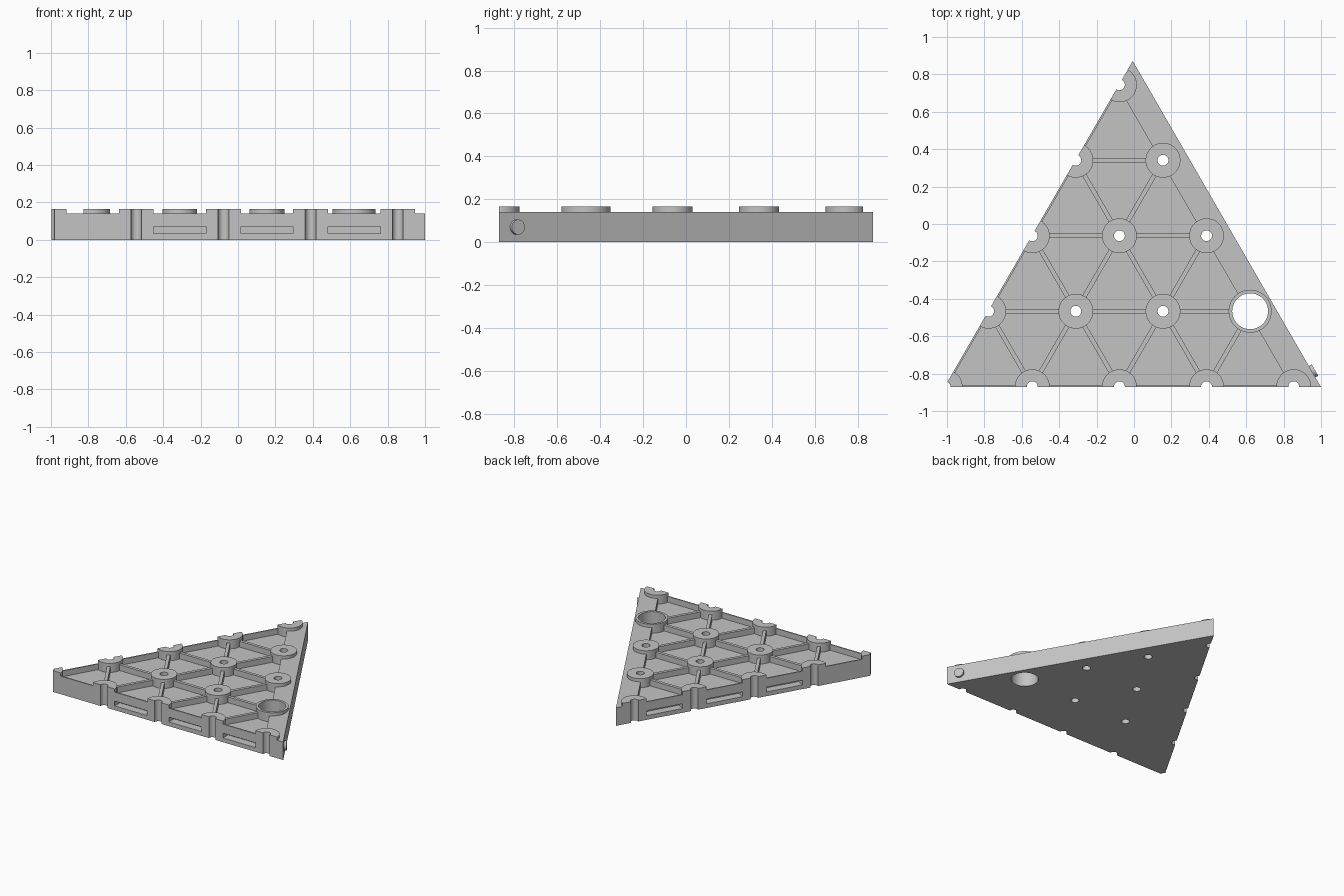
import bpy
from math import cos, sin, pi, radians, sqrt
from mathutils import Vector, Matrix

if "Cube" in bpy.data.objects:
    bpy.data.objects.remove(bpy.data.objects["Cube"])

grey = bpy.data.materials.new("plain grey")
grey.use_nodes = True
colour = (0.55, 0.55, 0.55, 1)
grey.diffuse_color = colour
grey.node_tree.nodes["Principled BSDF"].inputs["Base Color"].default_value = colour

LEFT, RIGHT, FRONT = -1.0135, 1.0, -0.872
FIRST_NODE, PITCH = Vector((-1.01, -0.87)), 0.466
FLOOR, WALL, HUB = 0.095, 0.14, 0.165
ROOT = sqrt(3)


def prism(name, points, z0, z1):
    """Extrude a counter-clockwise outline from z0 to z1."""
    n = len(points)
    verts = [(p[0], p[1], z) for z in (z0, z1) for p in points]
    faces = [tuple(reversed(range(n))), tuple(range(n, 2 * n))]
    faces += [(k, (k + 1) % n, n + (k + 1) % n, n + k) for k in range(n)]
    mesh = bpy.data.meshes.new(name)
    mesh.from_pydata(verts, [], faces)
    mesh.materials.append(grey)
    obj = bpy.data.objects.new(name, mesh)
    bpy.context.collection.objects.link(obj)
    return obj


def cylinder(name, centre, radius, z0, z1, sides=48):
    ring = [(centre[0] + radius * cos(2 * pi * k / sides),
             centre[1] + radius * sin(2 * pi * k / sides)) for k in range(sides)]
    return prism(name, ring, z0, z1)


def bar(name, a, b, width, z0, z1):
    """Straight bar of rectangular section between two plan points."""
    d = (b - a).normalized()
    n = Vector((-d.y, d.x)) * width / 2
    return prism(name, [a - n, b - n, b + n, a + n], z0, z1)


def combine(target, tool, operation):
    """Apply a boolean and remove the tool."""
    mod = target.modifiers.new(operation, "BOOLEAN")
    mod.operation, mod.solver, mod.object = operation, "EXACT", tool
    bpy.context.view_layer.objects.active = target
    bpy.ops.object.modifier_apply(modifier=mod.name)
    bpy.data.objects.remove(tool)


def node(i, r):
    return FIRST_NODE + Vector((i + r / 2, r * ROOT / 2)) * PITCH


def triangle(front, left, right):
    """Plan triangle with each side moved inwards by its own distance."""
    y = FRONT + front
    x0 = LEFT + (front + 2 * left) / ROOT
    x1 = RIGHT - (front + 2 * right) / ROOT
    return [(x0, y), (x1, y), ((x0 + x1) / 2, y + (x1 - x0) * ROOT / 2)]


# Thick block with a shallow tray on top: two thin walls and one wide wall
tile = prism("triangular_tile", [(-1.3, -1.2), (1.3, -1.2), (1.3, 1.2), (-1.3, 1.2)], 0, WALL)
combine(tile, prism("pocket", triangle(0.01, 0.01, 0.136), FLOOR, 0.3), "DIFFERENCE")

# Lattice of ribs, then hubs at its nodes
nodes = [(i, r) for r in range(5) for i in range(5 - r)]
big = (3, 1)
for i, r in nodes:
    for di, dr in ((1, 0), (0, 1), (-1, 1)):
        j, s = i + di, r + dr
        on_edge = (r == s == 0) or (i == j == 0) or (i + r == j + s == 4)
        if (j, s) in nodes and not on_edge:
            combine(tile, bar("rib", node(i, r), node(j, s), 0.024, FLOOR - 0.02, WALL), "UNION")
for i, r in nodes:
    radius = 0.115 if (i, r) == big else 0.093
    combine(tile, cylinder("hub", node(i, r), radius, FLOOR - 0.03, HUB), "UNION")

# Trim to the triangular outline
combine(tile, prism("outline", triangle(0, 0, 0), -0.1, 0.4), "INTERSECT")

# Bores through the hubs, leaving grooves on the outer walls
for i, r in nodes:
    radius = 0.096 if (i, r) == big else 0.029
    combine(tile, cylinder("bore", node(i, r), radius, -0.1, 0.4), "DIFFERENCE")

# Blind slots in the two thin-walled sides
for k in range(1, 4):
    for a, b in ((node(k, 0), node(k + 1, 0)), (node(0, k), node(0, k + 1))):
        mid, half = (a + b) / 2, (b - a).normalized() * 0.14
        combine(tile, bar("slot", mid - half, mid + half, 0.12, 0.033, 0.07), "DIFFERENCE")

# Locating peg on the wide wall
peg = cylinder("locating_peg", (0, 0), 0.035, -0.02, 0.017, 32)
normal = Vector((ROOT / 2, 0.5, 0))
along = Vector((-0.5, ROOT / 2, 0))
seat = Vector((RIGHT, FRONT, 0.07)) + along * 0.095
peg.data.transform(Matrix.Translation(seat) @ normal.to_track_quat("Z", "Y").to_matrix().to_4x4())

for obj in (tile, peg):
    bpy.ops.object.select_all(action="DESELECT")
    obj.select_set(True)
    bpy.context.view_layer.objects.active = obj
    bpy.ops.object.shade_smooth_by_angle(angle=radians(30))
